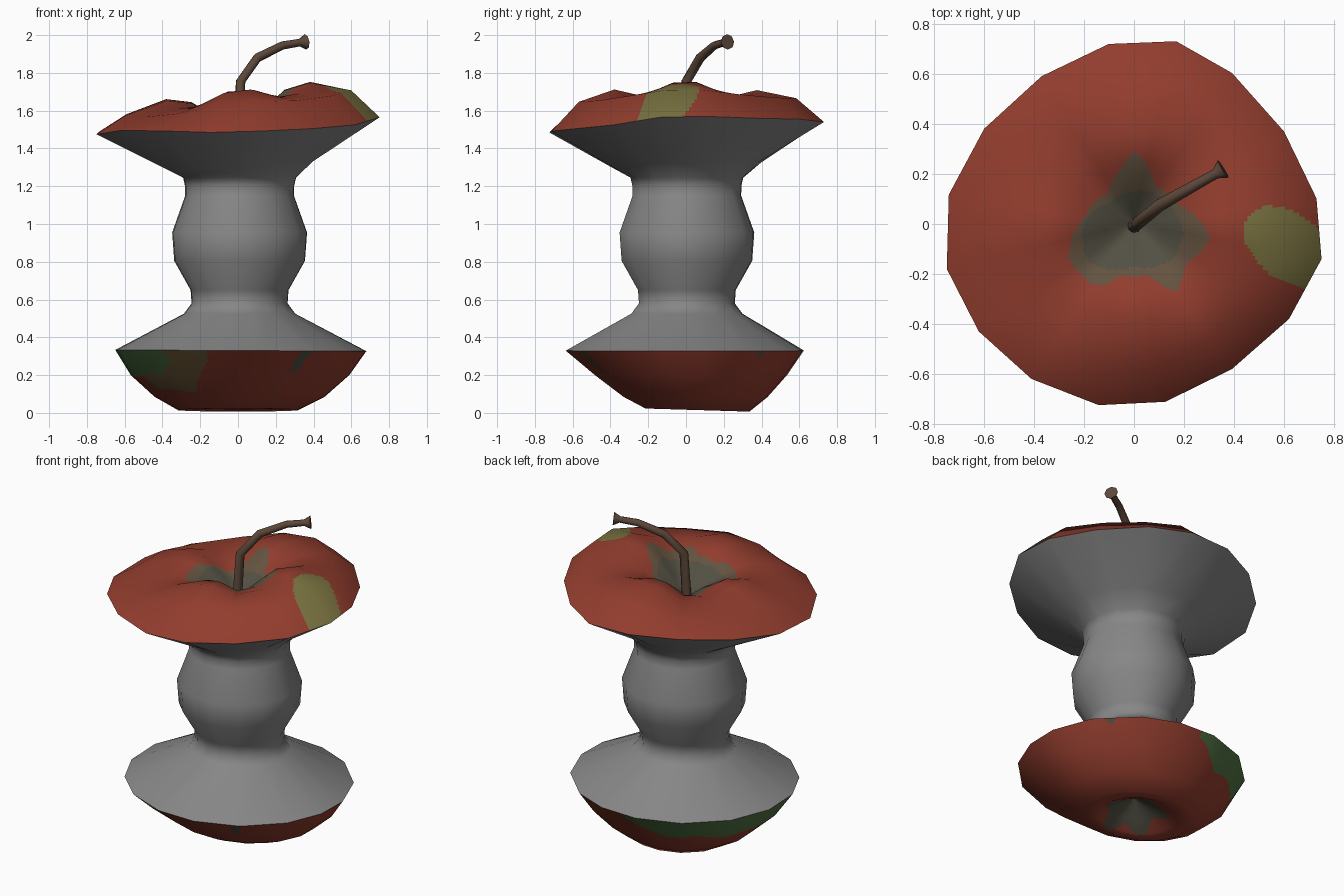
import bpy, math
from mathutils import Vector

if "Cube" in bpy.data.objects:
    bpy.data.objects.remove(bpy.data.objects["Cube"])

# Uneven sixteen-sided outline: angles, radius factors, and heights of the upper rim
ANGLES = [8, 31.6, 57, 77, 98, 122, 147.5, 171, 193.5, 214.7, 236.5, 259, 280, 304, 328.5, 349.4]
RADII = [.737, .705, .72, .75, .727, .697, .71, .75, .77, .755, .743, .738, .722, .70, .727, .763]
RIM_Z = [1.57, 1.56, 1.555, 1.54, 1.54, 1.53, 1.51, 1.485,
         1.475, 1.495, 1.493, 1.485, 1.492, 1.505, 1.525, 1.565]


def mat(name, r, g, b):
    m = bpy.data.materials.new(name)
    m.diffuse_color = (r, g, b, 1)
    m.use_nodes = True
    m.node_tree.nodes["Principled BSDF"].inputs["Base Color"].default_value = m.diffuse_color
    return m


RED = mat("red_skin", 0.285, 0.046, 0.027)
OLIVE = mat("olive_patch", 0.19, 0.165, 0.05)
GREEN = mat("green_patch", 0.08, 0.165, 0.055)
RUSSET = mat("russet_patch", 0.17, 0.11, 0.043)
BROWN = mat("brown_dimple", 0.125, 0.085, 0.05)
DARK = mat("dark_dimple", 0.085, 0.08, 0.055)
FLESH = mat("grey_flesh", 0.24, 0.24, 0.24)
STEM = mat("stem_brown", 0.11, 0.065, 0.042)


def grid_object(name, rings, mats, sub=1, rule=None):
    """Skin closed rings of points, with normals blended across the coarse faces.
    sub splits each coarse face so that colour patches get clean outlines."""
    n, m = len(rings[0]), len(rings)
    normals = []
    for i in range(m):
        row = []
        for j in range(n):
            a = rings[i][(j + 1) % n] - rings[i][j - 1]
            b = rings[min(i + 1, m - 1)][j] - rings[max(i - 1, 0)][j]
            row.append(a.cross(b).normalized())
        normals.append(row)

    def blend(g, i, j, u, v):
        i2, j2 = min(i + 1, m - 1), (j + 1) % n
        return g[i][j].lerp(g[i][j2], v).lerp(g[i2][j].lerp(g[i2][j2], v), u)

    verts, norms, faces = [], [], []
    rows, cols = (m - 1) * sub + 1, n * sub
    for r in range(rows):
        for c in range(cols):
            args = (r // sub, c // sub, (r % sub) / sub, (c % sub) / sub)
            verts.append(blend(rings, *args))
            norms.append(blend(normals, *args).normalized())
    for r in range(rows - 1):
        for c in range(cols):
            d = (c + 1) % cols
            faces.append((r * cols + c, r * cols + d,
                          (r + 1) * cols + d, (r + 1) * cols + c))
    me = bpy.data.meshes.new(name)
    me.from_pydata(verts, [], faces)
    for x in mats:
        me.materials.append(x)
    for p in me.polygons:
        p.use_smooth = True
        if rule:
            p.material_index = rule(p.center)
    me.update()
    me.normals_split_custom_set_from_vertices(norms)
    ob = bpy.data.objects.new(name, me)
    bpy.context.collection.objects.link(ob)
    return ob


def ring(r, z, tx=0.0, ty=0.0, cx=0.0, cy=0.0, sy=1.0, lobe=0.0, uneven=False):
    """Horizontal ring, tilted by tx and ty, with optional four-lobed height."""
    pts = []
    for deg, f in zip(ANGLES, RADII):
        a = math.radians(deg)
        q = r * f / 0.733 if uneven else r
        x, y = q * math.cos(a), q * math.sin(a) * sy
        pts.append(Vector((x + cx, y + cy, z + tx * x + ty * y + lobe * math.cos(4 * a))))
    return pts


def polar(c):
    return math.hypot(c.x, c.y), math.degrees(math.atan2(c.y, c.x)) % 360


def star(table, a):
    """Radius of a hand-drawn outline at angle a."""
    t = table + [(table[0][0] + 360, table[0][1])]
    a = a if a >= t[0][0] else a + 360
    for (a0, r0), (a1, r1) in zip(t, t[1:]):
        if a0 <= a <= a1:
            return r0 + (r1 - r0) * (a - a0) / (a1 - a0)
    return 0


# Upper skin: rim, lobed crown and dimple
TOP_RIM = [Vector((p.x, p.y, z)) for p, z in zip(ring(0.733, 0, uneven=True), RIM_Z)]
top_rings = [TOP_RIM,
             ring(0.585, 1.635, 0.11, 0.015, lobe=0.012, uneven=True),
             ring(0.385, 1.675, 0.118, lobe=0.038),
             ring(0.25, 1.645, 0.13, lobe=0.04),
             ring(0.12, 1.565, 0.1, lobe=0.02),
             ring(0.002, 1.48)]
OUTER = [(20, .2), (60, .17), (90, .29), (105, .22), (130, .16), (172, .2), (210, .3),
         (240, .29), (255, .21), (285, .21), (303, .32), (322, .26), (350, .31)]
INNER = [(30, .16), (90, .13), (140, .13), (180, .2), (220, .235), (270, .17), (320, .21), (350, .2)]


def top_rule(c):
    r, a = polar(c)
    if ((c.x - 0.62) / 0.18) ** 2 + ((c.y + 0.085 + (c.x - 0.6) * 0.35) / 0.15) ** 2 < 1:
        return 1
    if r < star(INNER, a):
        return 3
    return 2 if r < star(OUTER, a) else 0


grid_object("upper_skin", top_rings, [RED, OLIVE, BROWN, DARK], 14, top_rule)

# Lower skin: underside dimple, base and rim
LOW_RIM = ring(0.672, 0.33, -0.005, 0, 0.014, -0.008, 0.95)
low_rings = [ring(0.002, 0.16), ring(0.12, 0.09),
             ring(0.23, 0.025, 0, -0.03, 0, 0.04, 0.9),
             ring(0.32, 0.015, 0, -0.03, 0, 0.06, 0.87),
             ring(0.455, 0.085, 0, 0, 0.008, 0.05, 0.85),
             ring(0.585, 0.2, 0, 0, 0.01, 0.025, 0.88), LOW_RIM]


def low_rule(c):
    r, a = polar(c)
    if r < 0.17 + 0.03 * math.cos(math.radians(5 * a)):
        return 3
    if r < 0.37:
        return 0
    wave = 0.008 * math.sin(math.radians(9 * a))
    if 89 < a < 232 and c.z > 0.2 + wave + max(0, 112 - a) * 0.004 + max(0, a - 218) * 0.005:
        return 2
    if 200 < a < 254 and c.z > 0.12 + wave + max(0, a - 236) * 0.008:
        return 1
    if 301 < a < 306 and c.z > 0.22:
        return 3
    if 36 < a < 40 and c.z > 0.3:
        return 3
    return 0


grid_object("lower_skin", low_rings, [RED, RUSSET, GREEN, DARK], 14, low_rule)

# Bitten flesh between the two rims
profile = [(0.298, 0.525), (0.257, 0.58), (0.262, 0.65), (0.35, 0.805),
           (0.361, 0.955), (0.291, 1.15), (0.292, 1.2), (0.302, 1.245)]
flesh_rings = [LOW_RIM] + [ring(r, z, cx=0.008, cy=0.004) for r, z in profile]
flesh_rings += [ring(0.40, 1.315, 0.05, 0.03, 0.005), TOP_RIM]
grid_object("core_flesh", flesh_rings, [FLESH])

# Bent stem with a flared end
path = [Vector(p) for p in ((0, -0.01, 1.45), (0.014, 0.002, 1.755), (0.103, 0.075, 1.88),
                            (0.235, 0.15, 1.945), (0.325, 0.2, 1.96), (0.357, 0.22, 1.964))]
radii = [0.028, 0.026, 0.025, 0.022, 0.02, 0.041]


def tube_ring(i, r, sides=8):
    t = (path[min(i + 1, len(path) - 1)] - path[max(i - 1, 0)]).normalized()
    e1 = Vector((0.5, -0.86, 0))
    e1 = (e1 - t * e1.dot(t)).normalized()
    e2 = t.cross(e1)
    return [path[i] + (e1 * math.cos(2 * math.pi * k / sides)
                       + e2 * math.sin(2 * math.pi * k / sides)) * r for k in range(sides)]


grid_object("stem", [tube_ring(i, r) for i, r in enumerate(radii)], [STEM])
grid_object("stem_tip", [tube_ring(5, 0.041), tube_ring(5, 0.001)], [STEM])
